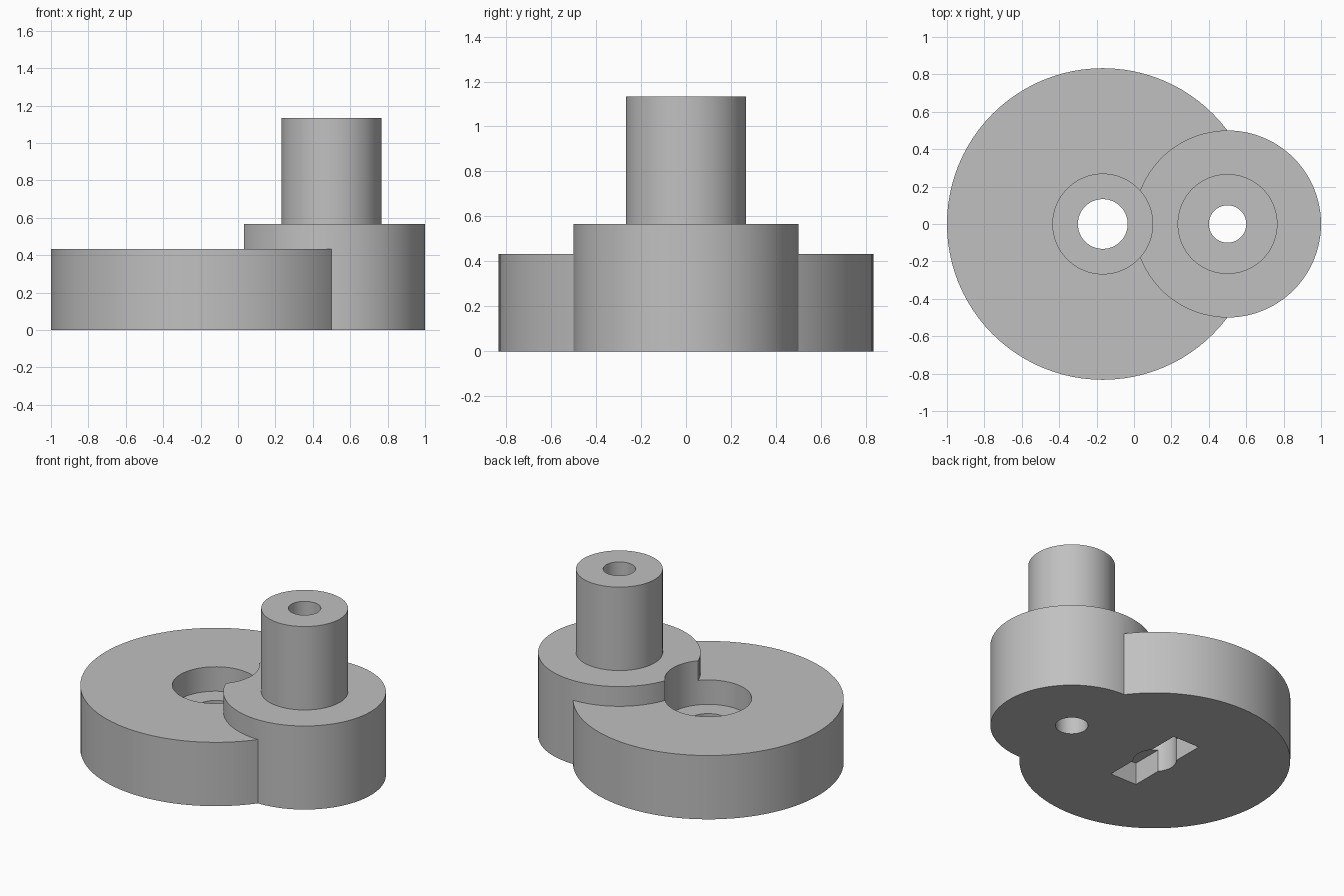
import bpy

cube = bpy.data.objects.get("Cube")
if cube:
    bpy.data.objects.remove(cube, do_unlink=True)

WHEEL_X, PIN_X = -0.167, 0.5

grey = bpy.data.materials.new("plain grey")
grey.use_nodes = True
grey.diffuse_color = (0.53, 0.53, 0.53, 1)
grey.node_tree.nodes["Principled BSDF"].inputs["Base Color"].default_value = (0.53, 0.53, 0.53, 1)


def cylinder(name, x, radius, z0, z1):
    bpy.ops.mesh.primitive_cylinder_add(vertices=96, radius=radius, depth=z1 - z0,
                                        location=(x, 0, (z0 + z1) / 2))
    obj = bpy.context.object
    obj.name = name
    obj.data.materials.append(grey)
    return obj


def box(name, x, size, z0, z1):
    bpy.ops.mesh.primitive_cube_add(size=1, location=(x, 0, (z0 + z1) / 2))
    obj = bpy.context.object
    obj.name = name
    obj.scale = (size[0], size[1], z1 - z0)
    obj.data.materials.append(grey)
    return obj


def combine(target, other, operation):
    bpy.context.view_layer.objects.active = target
    mod = target.modifiers.new(other.name, "BOOLEAN")
    mod.operation, mod.solver, mod.object = operation, "EXACT", other
    bpy.ops.object.modifier_apply(modifier=mod.name)
    bpy.data.objects.remove(other, do_unlink=True)


# Wide wheel, crank boss and crank pin fused into one solid
crank = cylinder("crank_wheel", WHEEL_X, 0.833, 0, 0.433)
combine(crank, cylinder("boss", PIN_X, 0.5, 0, 0.567), "UNION")
combine(crank, cylinder("pin", PIN_X, 0.267, 0.3, 1.133), "UNION")

# Counterbore, shaft bore, pin bore and the keyed slot underneath
combine(crank, cylinder("counterbore", WHEEL_X, 0.267, 0.267, 0.8), "DIFFERENCE")
combine(crank, cylinder("shaft_bore", WHEEL_X, 0.133, -0.2, 0.8), "DIFFERENCE")
combine(crank, cylinder("pin_bore", PIN_X, 0.1, -0.2, 1.4), "DIFFERENCE")
combine(crank, box("key_slot", WHEEL_X, (0.2, 0.6), -0.2, 0.15), "DIFFERENCE")

# Round walls smooth, rims crisp
bpy.ops.object.select_all(action="DESELECT")
crank.select_set(True)
bpy.context.view_layer.objects.active = crank
bpy.ops.object.shade_smooth_by_angle(angle=0.5)
